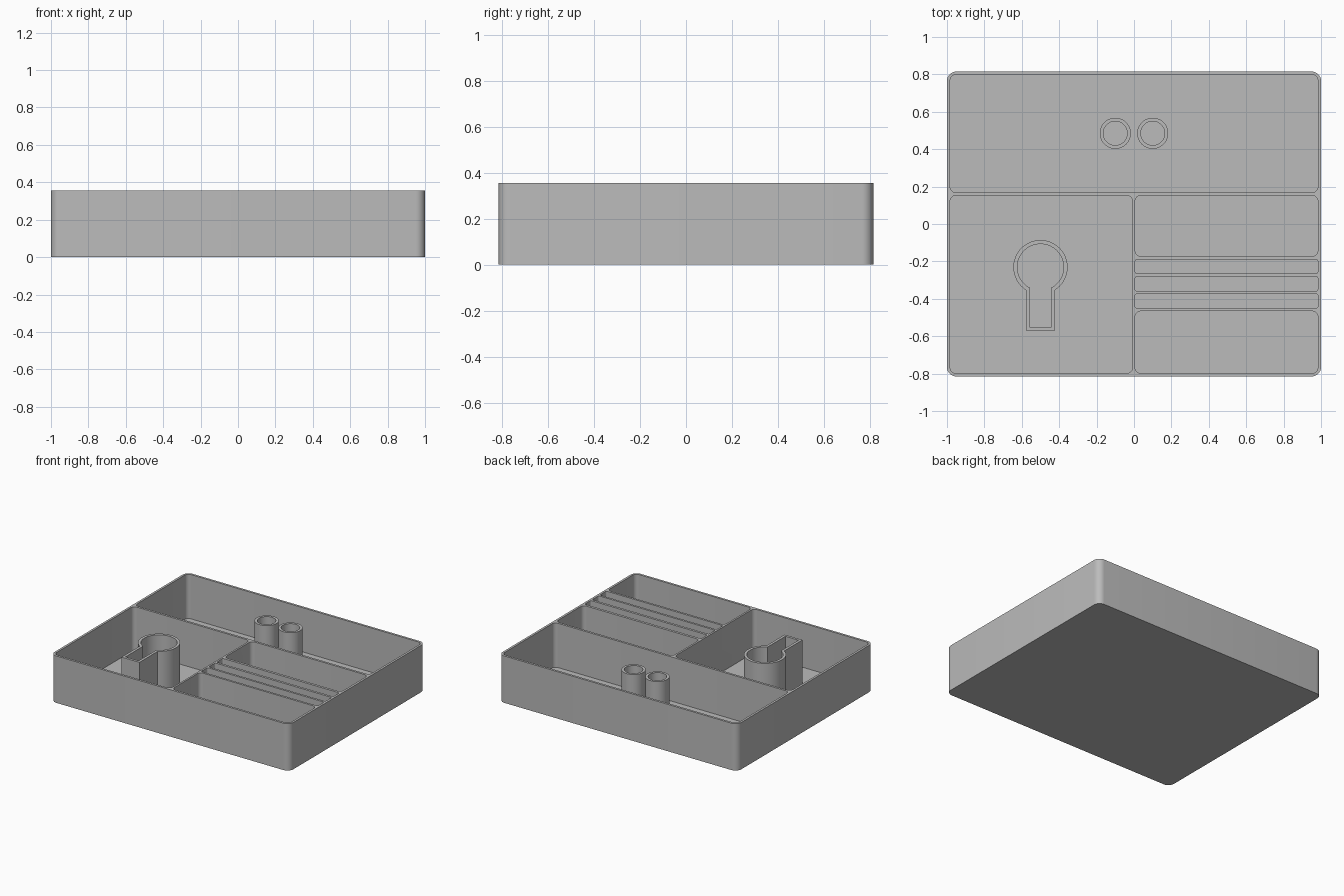
import bpy
import bmesh
from math import sin, cos, pi, asin

cube = bpy.data.objects.get("Cube")
if cube:
    bpy.data.objects.remove(cube, do_unlink=True)

HEIGHT, FLOOR = 0.355, 0.02
HALF_X, HALF_Y, WALL = 1.0, 0.815, 0.017

grey = bpy.data.materials.new("plain_grey")
grey.use_nodes = True
grey.diffuse_color = (0.5, 0.5, 0.5, 1)
grey.node_tree.nodes["Principled BSDF"].inputs["Base Color"].default_value = (0.5, 0.5, 0.5, 1)


def arc(cx, cy, r, start, end, steps):
    angles = [start + (end - start) * i / steps for i in range(steps + 1)]
    return [(cx + r * cos(a), cy + r * sin(a)) for a in angles]


def rounded_rect(x0, x1, y0, y1, r):
    centres = [(x1 - r, y1 - r), (x0 + r, y1 - r), (x0 + r, y0 + r), (x1 - r, y0 + r)]
    pts = []
    for i, (cx, cy) in enumerate(centres):
        pts += arc(cx, cy, r, i * pi / 2, (i + 1) * pi / 2, 8)
    return pts


def add_prism(bm, outline, z0, z1):
    low = [bm.verts.new((x, y, z0)) for x, y in outline]
    high = [bm.verts.new((x, y, z1)) for x, y in outline]
    n = len(outline)
    for i in range(n):
        j = (i + 1) % n
        bm.faces.new((low[i], low[j], high[j], high[i]))
    bm.faces.new(high)
    bm.faces.new(low[::-1])


def add_sleeve(bm, outer, inner, z0, z1):
    # Closed wall between two outlines with matching points
    rings = [[bm.verts.new((x, y, z)) for x, y in pts]
             for pts, z in ((outer, z0), (outer, z1), (inner, z1), (inner, z0))]
    n = len(outer)
    for k in range(4):
        a, b = rings[k], rings[(k + 1) % 4]
        for i in range(n):
            j = (i + 1) % n
            bm.faces.new((a[i], a[j], b[j], b[i]))


def finish(bm, name):
    bmesh.ops.recalc_face_normals(bm, faces=bm.faces)
    mesh = bpy.data.meshes.new(name)
    bm.to_mesh(mesh)
    bm.free()
    mesh.materials.append(grey)
    obj = bpy.data.objects.new(name, mesh)
    bpy.context.collection.objects.link(obj)
    return obj


def activate(obj):
    bpy.ops.object.select_all(action='DESELECT')
    obj.select_set(True)
    bpy.context.view_layer.objects.active = obj


def smooth(obj):
    activate(obj)
    bpy.ops.object.shade_smooth_by_angle(angle=pi / 6)


# Tray block
bm = bmesh.new()
add_prism(bm, rounded_rect(-HALF_X, HALF_X, -HALF_Y, HALF_Y, 0.05), 0, HEIGHT)
tray = finish(bm, "tray")

# Compartments: back, front right and the slotted front left
in_x, in_y = HALF_X - WALL, HALF_Y - WALL
pockets = [(-in_x, in_x, 0.169, in_y, 0.03), (-in_x, -0.008, -in_y, 0.152, 0.03)]
slots = [(-0.172, 0.152), (-0.264, -0.191), (-0.358, -0.282), (-0.450, -0.374), (-in_y, -0.466)]
pockets += [(0.006, in_x, y0, y1, 0.03 if y1 - y0 > 0.2 else 0.01) for y0, y1 in slots]
bm = bmesh.new()
for x0, x1, y0, y1, r in pockets:
    add_prism(bm, rounded_rect(x0, x1, y0, y1, r), FLOOR, HEIGHT + 0.1)
cutter = finish(bm, "compartment_cutter")
cutter.hide_render = True
cut = tray.modifiers.new("compartments", 'BOOLEAN')
cut.operation = 'DIFFERENCE'
cut.solver = 'EXACT'
cut.object = cutter
activate(tray)
bpy.ops.object.modifier_apply(modifier=cut.name)
bpy.data.objects.remove(cutter, do_unlink=True)
smooth(tray)

# Pair of round holders in the back compartment
for side, name in ((-1, "right_tube"), (1, "left_tube")):
    bm = bmesh.new()
    rims = [arc(side * 0.1, 0.485, r, 0, 2 * pi, 48)[:-1] for r in (0.083, 0.064)]
    add_sleeve(bm, *rims, FLOOR / 2, HEIGHT)
    smooth(finish(bm, name))


# Keyhole-shaped holder: round head with a straight stem
def keyhole(r, half_stem, bottom):
    cx, cy = -0.5, -0.231
    a = asin(half_stem / r)
    head = arc(cx, cy, r, -pi / 2 + a, 3 * pi / 2 - a, 48)
    return head + [(cx - half_stem, bottom), (cx + half_stem, bottom)]


bm = bmesh.new()
add_sleeve(bm, keyhole(0.145, 0.075, -0.573), keyhole(0.124, 0.055, -0.554), FLOOR / 2, HEIGHT)
smooth(finish(bm, "keyhole_holder"))
